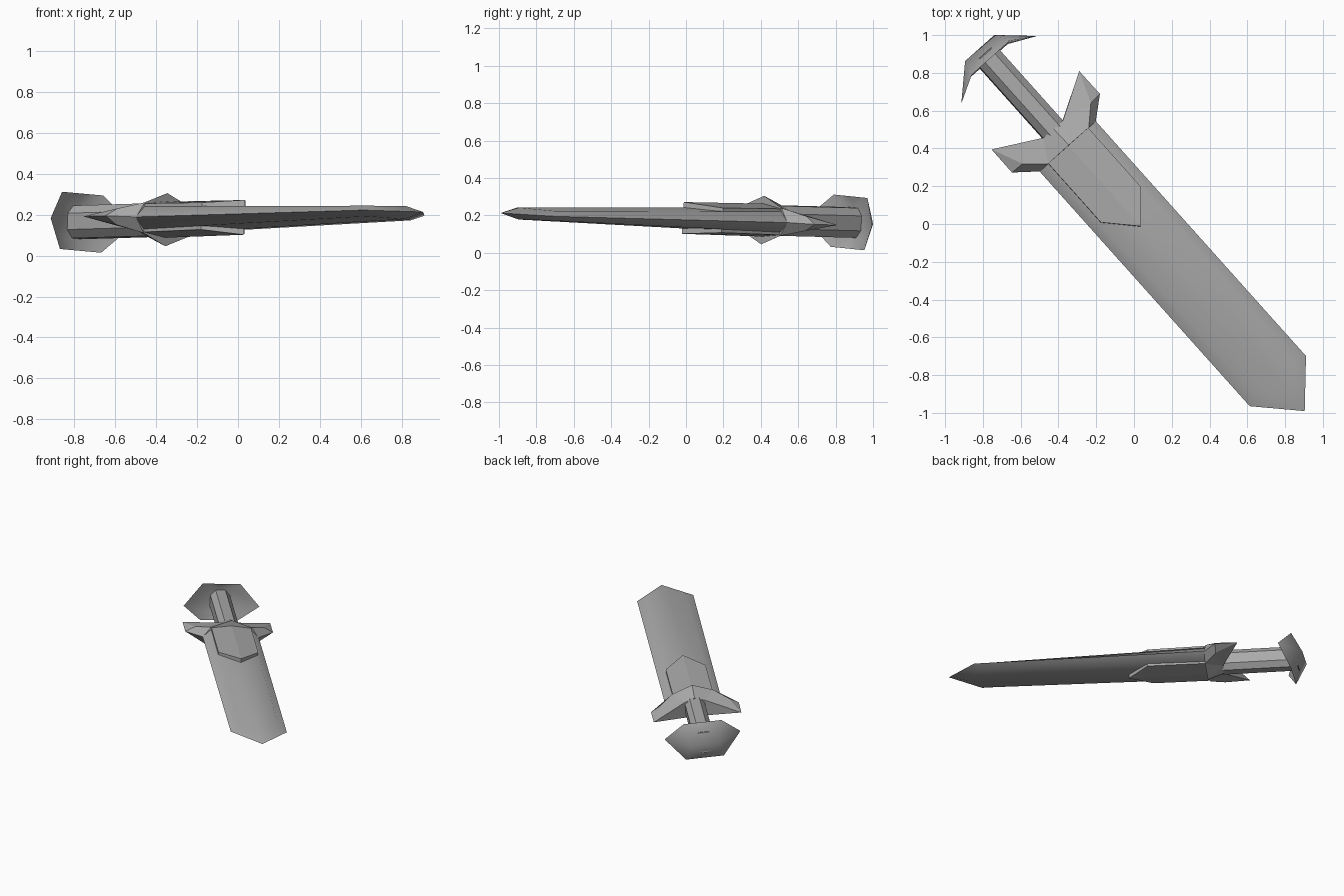
import bpy, bmesh, math
from mathutils import Matrix, Vector

cube = bpy.data.objects.get("Cube")
if cube:
    bpy.data.objects.remove(cube, do_unlink=True)

steel = bpy.data.materials.new("grey_steel")
steel.use_nodes = True
grey = (0.4, 0.4, 0.4, 1)
steel.diffuse_color = grey
steel.node_tree.nodes["Principled BSDF"].inputs["Base Color"].default_value = grey

# Sword frame: X across, Y towards the tip, Z out of the flat of the blade
along = Vector((0.667, -0.745, 0.02)).normalized()
across = Vector((-0.745, -0.667, 0.068))
across = (across - along * across.dot(along)).normalized()
frame = Matrix((across, along, across.cross(along))).transposed().to_4x4()
frame.translation = (-0.35, 0.41, 0.175)


def part(name, points, faces, smooth=None):
    """Build one quarter of a part and reflect it across X and Z."""
    bm = bmesh.new()
    for sx in (1, -1):
        for sz in (1, -1):
            verts = {k: bm.verts.new((x * sx, y, z * sz)) for k, (x, y, z) in points.items()}
            for face in faces.split():
                bm.faces.new([verts[k] for k in face])
    bmesh.ops.remove_doubles(bm, verts=bm.verts, dist=0.0001)
    bmesh.ops.recalc_face_normals(bm, faces=bm.faces)
    mesh = bpy.data.meshes.new(name)
    bm.to_mesh(mesh)
    bm.free()
    mesh.materials.append(steel)
    obj = bpy.data.objects.new(name, mesh)
    obj.matrix_world = frame
    bpy.context.collection.objects.link(obj)
    if smooth:
        bpy.ops.object.select_all(action='DESELECT')
        obj.select_set(True)
        bpy.context.view_layer.objects.active = obj
        bpy.ops.object.shade_smooth_by_angle(angle=math.radians(smooth))
    return obj


# Blade: bevelled edges, shallow centre ridge, pointed tip
part("blade", {
    "o": (0, 0, 0), "a": (0.2, 0, 0), "b": (0.145, 0, 0.055), "c": (0, 0, 0.068),
    "A": (0.2, 1.667, 0), "B": (0.145, 1.63, 0.026), "C": (0, 1.75, 0.032),
    "T": (0, 1.88, 0),
}, "oabc abBA bcCB ABT BCT", smooth=60)

# Raised pointed plate at the root of the blade
part("blade_plate", {
    "o": (0, 0, 0), "a": (0.142, 0, 0), "b": (0.142, 0, 0.07), "c": (0, 0, 0.088),
    "A": (0.142, 0.417, 0), "B": (0.142, 0.417, 0.066), "C": (0, 0.573, 0.085),
    "T": (0, 0.573, 0),
}, "oabc abBA bcCB ABCT")

# Crossguard with two swept-back arms
part("crossguard", {
    "o": (0, 0, 0), "k": (0, 0, 0.13), "l": (0.145, 0, 0.075), "e": (0.198, 0, 0),
    "m": (0.243, -0.091, 0.04), "n": (0.313, -0.095, 0), "t": (0.312, -0.258, 0),
    "i": (0.07, -0.12, 0.06), "g": (0.07, -0.12, 0),
    "j": (0, -0.12, 0.085), "h": (0, -0.12, 0),
}, "oelk kli kij lmi mti mnt lenm itg jigh")

# Eight-sided grip
part("grip", {
    "o": (0, -0.66, 0), "a": (0.07, -0.66, 0), "b": (0.07, -0.66, 0.04),
    "c": (0.035, -0.66, 0.08), "d": (0, -0.66, 0.08),
    "O": (0, -0.05, 0), "A": (0.07, -0.05, 0), "B": (0.07, -0.05, 0.04),
    "C": (0.035, -0.05, 0.08), "D": (0, -0.05, 0.08),
}, "oabcd OABCD abBA bcCB cdDC")

# Hollow six-sided pommel cap with points curling towards the guard
part("pommel", {
    "w": (0.27, -0.545, 0), "r": (0.135, -0.62, 0.14), "s": (0, -0.62, 0.14),
    "b": (0.104, -0.70, 0), "c": (0, -0.70, 0),
    "i": (0.09, -0.645, 0.085), "j": (0, -0.645, 0.085),
    "g": (0.09, -0.645, 0), "h": (0, -0.645, 0),
}, "wrb rscb wri wig rsji ijhg", smooth=60)
